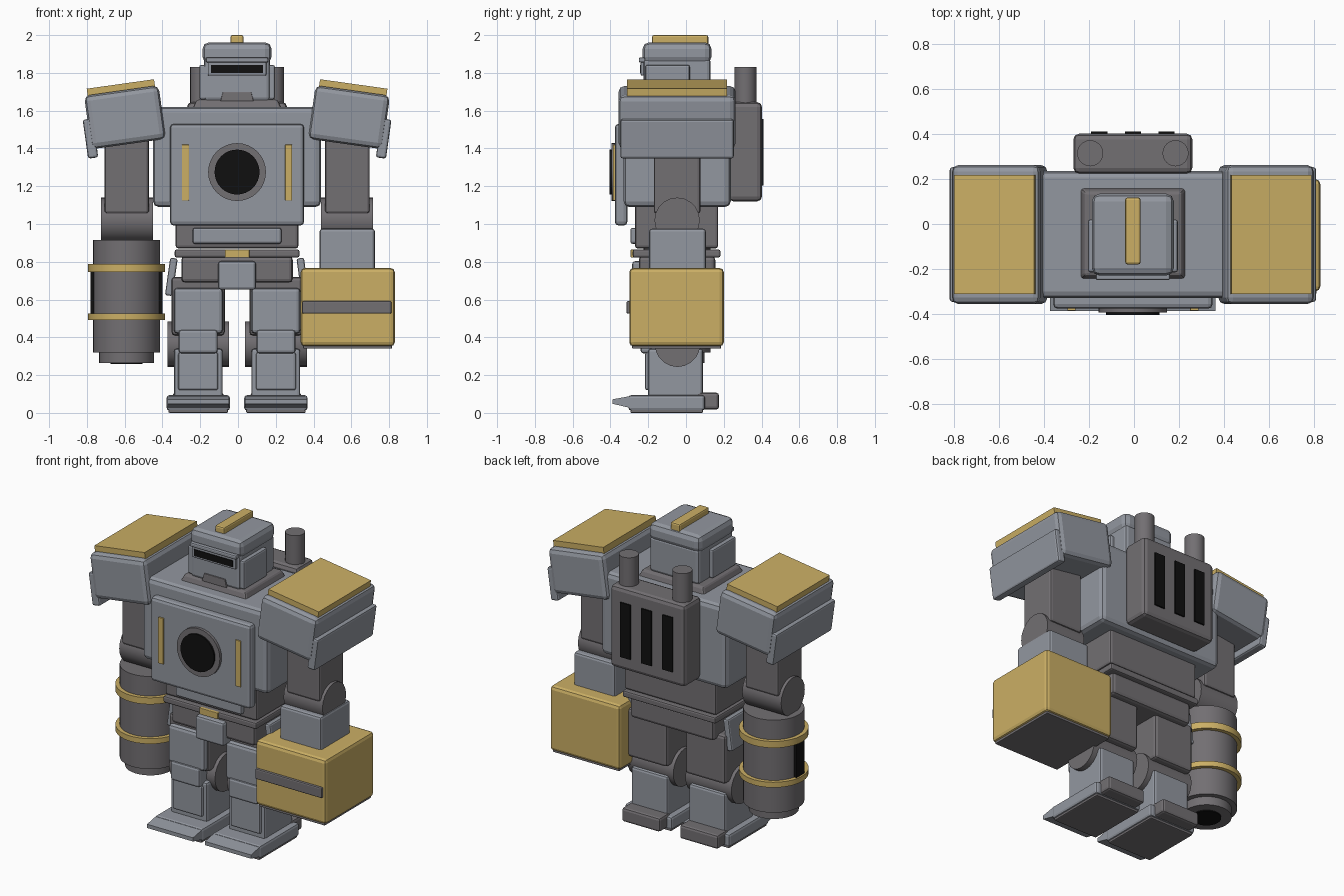
import bpy, bmesh
from math import radians, pi
from mathutils import Matrix, Vector

if "Cube" in bpy.data.objects:
    bpy.data.objects.remove(bpy.data.objects["Cube"])

CX = -0.005  # body mid-line after centring


def material(name, rgb):
    m = bpy.data.materials.new(name)
    m.diffuse_color = (*rgb, 1)
    m.use_nodes = True
    m.node_tree.nodes["Principled BSDF"].inputs["Base Color"].default_value = m.diffuse_color
    return m


GREY = material("armour_grey", (0.29, 0.31, 0.35))
DARK = material("frame_dark", (0.17, 0.16, 0.17))
GOLD = material("trim_gold", (0.60, 0.43, 0.13))
BLACK = material("black", (0.005, 0.005, 0.005))


def finish(name, bm, mat, bevel, segs=2):
    bmesh.ops.recalc_face_normals(bm, faces=bm.faces)
    me = bpy.data.meshes.new(name)
    bm.to_mesh(me)
    bm.free()
    me.materials.append(mat)
    ob = bpy.data.objects.new(name, me)
    bpy.context.collection.objects.link(ob)
    if bevel:
        b = ob.modifiers.new("bevel", "BEVEL")
        b.width, b.segments, b.limit_method = bevel, segs, "ANGLE"
    return ob


def box(name, x, y, z, mat=GREY, bevel=0.012, frame=None, top=1.0):
    """Box from ranges; frame places it locally, top scales the upper face."""
    bm = bmesh.new()
    bmesh.ops.create_cube(bm, size=1)
    c = Vector((sum(x) / 2, sum(y) / 2, sum(z) / 2))
    s = Vector((x[1] - x[0], y[1] - y[0], z[1] - z[0]))
    for v in bm.verts:
        k = top if v.co.z > 0 else 1
        v.co = Vector((v.co.x * s.x * k, v.co.y * s.y * k, v.co.z * s.z)) + c
    bm.transform(Matrix.Translation((CX, 0, 0)) @ (frame or Matrix()))
    return finish(name, bm, mat, bevel)


def cyl(name, centre, r, length, axis="Z", mat=DARK, bevel=0.0, sides=24):
    bm = bmesh.new()
    bmesh.ops.create_cone(bm, cap_ends=True, segments=sides, radius1=r, radius2=r, depth=length)
    rot = {"X": Matrix.Rotation(pi / 2, 4, "Y"), "Y": Matrix.Rotation(pi / 2, 4, "X"), "Z": Matrix()}[axis]
    bm.transform(Matrix.Translation(Vector(centre) + Vector((CX, 0, 0))) @ rot)
    ob = finish(name, bm, mat, bevel)
    for o in bpy.context.selected_objects:
        o.select_set(False)
    ob.select_set(True)
    bpy.context.view_layer.objects.active = ob
    bpy.ops.object.shade_smooth_by_angle(angle=radians(35))
    return ob


def wide(w):
    return (-w, w)


# Head
box("helmet", wide(0.183), (-0.23, 0.135), (1.85, 1.962), bevel=0.035)
box("face_block", wide(0.175), (-0.225, 0.13), (1.65, 1.88), bevel=0.02)
box("visor_frame", wide(0.155), (-0.24, -0.2), (1.785, 1.86), GREY, 0.008)
box("visor", wide(0.137), (-0.244, -0.2), (1.80, 1.842), BLACK, 0)
box("brow", wide(0.165), (-0.25, -0.2), (1.855, 1.882), GREY, 0.008)
box("mouth_grille", wide(0.088), (-0.236, -0.2), (1.65, 1.70), DARK, 0.004, top=0.85)
box("head_crest", wide(0.034), (-0.18, 0.118), (1.945, 2.0), GOLD, 0.01)
box("collar", wide(0.24), (-0.25, 0.165), (1.6, 1.658), DARK, 0.012, top=0.9)

# Torso
box("chest", wide(0.445), (-0.33, 0.237), (1.09, 1.62), bevel=0.03)
box("chest_plate", wide(0.355), (-0.377, -0.31), (0.992, 1.53), bevel=0.02)
cyl("reactor_ring", (0, -0.37, 1.275), 0.153, 0.05, "Y", sides=32)
cyl("reactor_core", (0, -0.375, 1.275), 0.119, 0.062, "Y", BLACK, sides=32)
box("abdomen", wide(0.325), (-0.27, 0.17), (0.87, 1.12), DARK, 0.015)
box("abdomen_plate", wide(0.235), (-0.295, -0.24), (0.895, 0.98), GREY, 0.012)
box("belt", wide(0.33), (-0.282, 0.182), (0.823, 0.865), DARK, 0.01)
box("belt_buckle", wide(0.065), (-0.293, -0.25), (0.823, 0.864), GOLD, 0.003)
box("pelvis", wide(0.295), (-0.25, 0.155), (0.69, 0.83), DARK, 0.02)
box("groin_plate", wide(0.1), (-0.285, -0.2), (0.652, 0.803), GREY, 0.015)

# Backpack
box("backpack", wide(0.265), (0.225, 0.402), (1.12, 1.645), DARK, 0.025)
for i in (-1, 0, 1):
    box(f"backpack_vent_{i + 2}", (i * 0.15 - 0.036, i * 0.15 + 0.036), (0.38, 0.411), (1.205, 1.555), BLACK, 0)

# Mirrored parts
for side, s in (("left", -1), ("right", 1)):
    def sx(a, b):
        return tuple(sorted((s * a, s * b)))

    def n(part):
        return f"{side}_{part}"

    box(n("chest_strip"), sx(0.255, 0.292), (-0.386, -0.36), (1.125, 1.42), GOLD, 0.002)
    box(n("ear_plate"), sx(0.16, 0.2), (-0.215, 0.02), (1.66, 1.842), GREY, 0.01)
    cyl(n("exhaust"), (s * 0.19, 0.315, 1.68), 0.058, 0.3)

    # Tilted shoulder pad with cap and outer skirt
    pad = Matrix.Translation((s * 0.593, -0.047, 1.565)) @ Matrix.Rotation(radians(8 * s), 4, "Y")
    box(n("shoulder_pad"), wide(0.199), wide(0.31), (-0.143, 0.143), GREY, 0.03, pad)
    box(n("shoulder_cap"), wide(0.18), wide(0.265), (0.12, 0.178), GOLD, 0, pad)
    box(n("shoulder_skirt"), sx(0.17, 0.224), wide(0.3), (-0.19, 0.018), GREY, 0.012, pad)

    # Upper arm
    box(n("upper_arm"), sx(0.466, 0.702), (-0.17, 0.077), (1.055, 1.5), DARK, 0.015)
    cyl(n("elbow"), (s * 0.583, -0.047, 1.02), 0.12, 0.276, "X", sides=20)

    # Leg
    hip = Matrix.Translation((s * 0.348, -0.045, 0.72)) @ Matrix.Rotation(radians(-8 * s), 4, "Y")
    box(n("hip_plate"), wide(0.02), wide(0.13), wide(0.1), GREY, 0.01, hip)
    box(n("thigh"), sx(0.065, 0.347), (-0.2, 0.11), (0.41, 0.72), DARK, 0.018)
    box(n("thigh_plate"), sx(0.075, 0.335), (-0.23, -0.16), (0.42, 0.662), GREY, 0.02)
    cyl(n("knee"), (s * 0.206, -0.045, 0.363), 0.12, 0.326, "X", sides=20)
    box(n("knee_cap"), sx(0.103, 0.309), (-0.24, -0.13), (0.315, 0.44), GREY, 0.015)
    box(n("shin"), sx(0.076, 0.334), (-0.2, 0.09), (0.08, 0.34), GREY, 0.015)
    box(n("shin_plate"), sx(0.1, 0.312), (-0.217, -0.17), (0.12, 0.32), GREY, 0.012)

    # Foot
    box(n("foot"), sx(0.038, 0.373), (-0.305, 0.1), (0.012, 0.094), GREY, 0.015)
    box(n("sole"), sx(0.048, 0.363), (-0.295, 0.09), (0, 0.04), DARK, 0.006)
    box(n("heel"), sx(0.07, 0.341), (0.06, 0.175), (0.018, 0.107), DARK, 0.015)
    bm = bmesh.new()
    ring = [bm.verts.new((CX + s * 0.042, y, z)) for y, z in
            ((-0.388, 0.048), (-0.388, 0.072), (-0.29, 0.09), (-0.29, 0.025))]
    ext = bmesh.ops.extrude_face_region(bm, geom=[bm.faces.new(ring)], use_keep_orig=True)
    moved = [g for g in ext["geom"] if isinstance(g, bmesh.types.BMVert)]
    bmesh.ops.translate(bm, verts=moved, vec=(s * 0.327, 0, 0))
    finish(n("toe"), bm, GREY, 0)

# Cannon arm
gx, gy = -0.585, -0.047
cyl("cannon_barrel", (gx, gy, 0.617), 0.178, 0.594, sides=32)
cyl("cannon_muzzle", (gx, gy, 0.31), 0.146, 0.09, sides=32)
cyl("cannon_nozzle", (gx, gy, 0.28), 0.085, 0.044, mat=BLACK)
for i, (z, h) in enumerate(((0.768, 0.042), (0.51, 0.034))):
    cyl(f"cannon_band_{i + 1}", (gx, gy, z), 0.203, h, mat=GOLD, sides=32)
box("cannon_slots", (gx - 0.19, gx + 0.19), (gy - 0.04, gy + 0.04), (0.515, 0.76), BLACK, 0)

# Fist arm
box("forearm", (0.437, 0.73), (-0.195, 0.105), (0.74, 0.975), GREY, 0.015)
box("fist", (0.337, 0.835), (-0.3, 0.2), (0.352, 0.767), GOLD, 0.022)
box("fist_strip", (0.345, 0.818), (-0.315, -0.28), (0.525, 0.592), DARK, 0.008)
box("fist_base", (0.35, 0.82), (-0.285, 0.185), (0.34, 0.38), DARK, 0.004)
